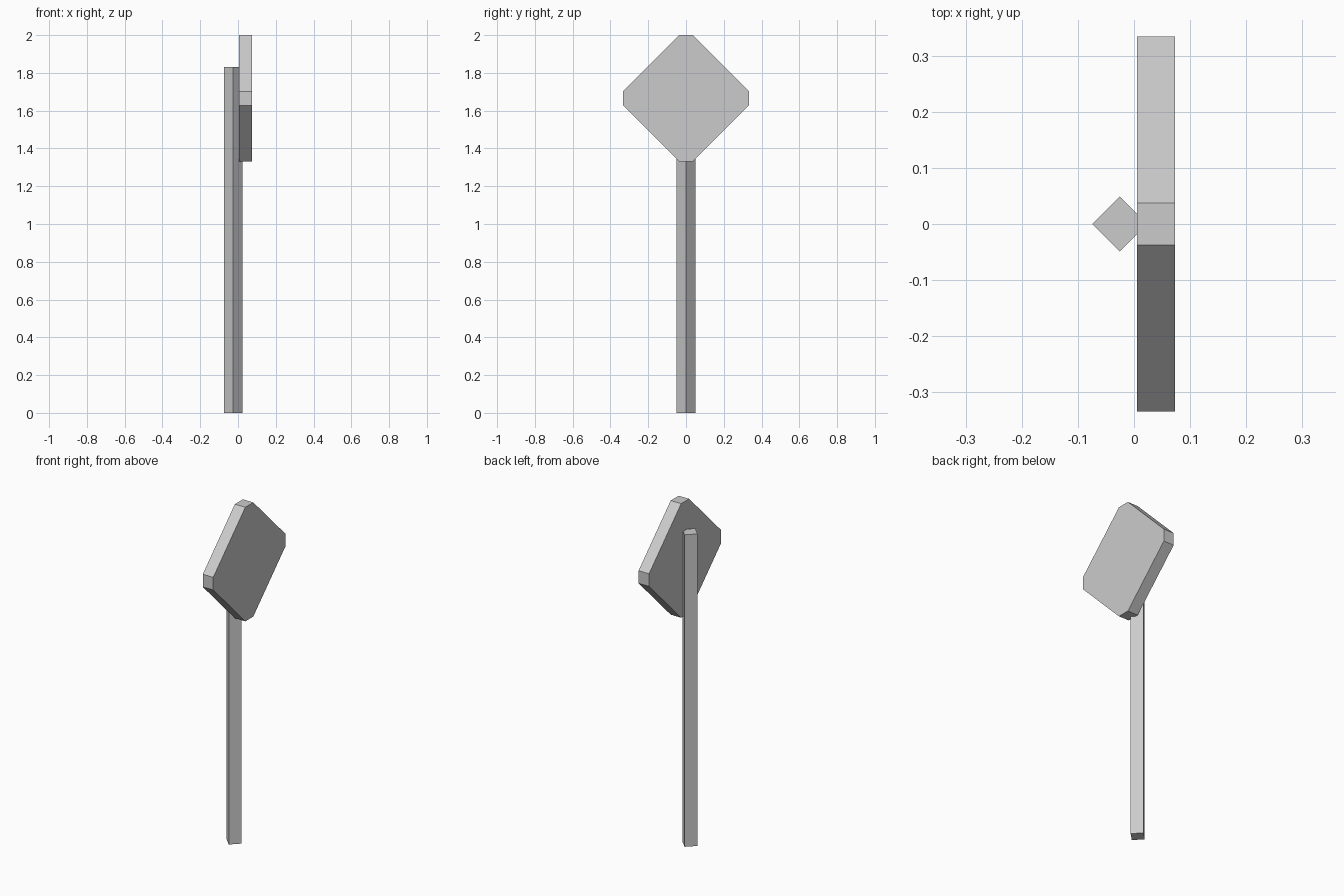
import bpy, bmesh
from mathutils import Matrix

if "Cube" in bpy.data.objects:
    bpy.data.objects.remove(bpy.data.objects["Cube"])


def extrude_outline(name, points, offset):
    """Make a closed solid by extruding a flat outline along offset."""
    bm = bmesh.new()
    face = bm.faces.new([bm.verts.new(p) for p in points])
    ext = bmesh.ops.extrude_face_region(bm, geom=[face], use_keep_orig=True)
    moved = [g for g in ext["geom"] if isinstance(g, bmesh.types.BMVert)]
    bmesh.ops.translate(bm, verts=moved, vec=offset)
    bmesh.ops.recalc_face_normals(bm, faces=bm.faces)
    mesh = bpy.data.meshes.new(name)
    bm.to_mesh(mesh)
    bm.free()
    obj = bpy.data.objects.new(name, mesh)
    bpy.context.collection.objects.link(obj)
    return obj


# Square post turned 45 degrees, its front corner sunk into the panel
r, cx = 0.049, -0.0255
extrude_outline("post", [(cx + r, 0, 0), (cx, r, 0), (cx - r, 0, 0), (cx, -r, 0)],
                (0, 0, 1.83))

# Diamond sign panel with clipped corners: one corner pair, turned four times
half, clip, cz = 0.3345, 0.037, 2 - 0.3345
outline = []
for a, b in ((1, 0), (0, 1), (-1, 0), (0, -1)):
    for s in (-1, 1):
        outline.append((0.0055, a * half - s * b * clip, cz + b * half + s * a * clip))
extrude_outline("sign_panel", outline, (0.068, 0, 0))
